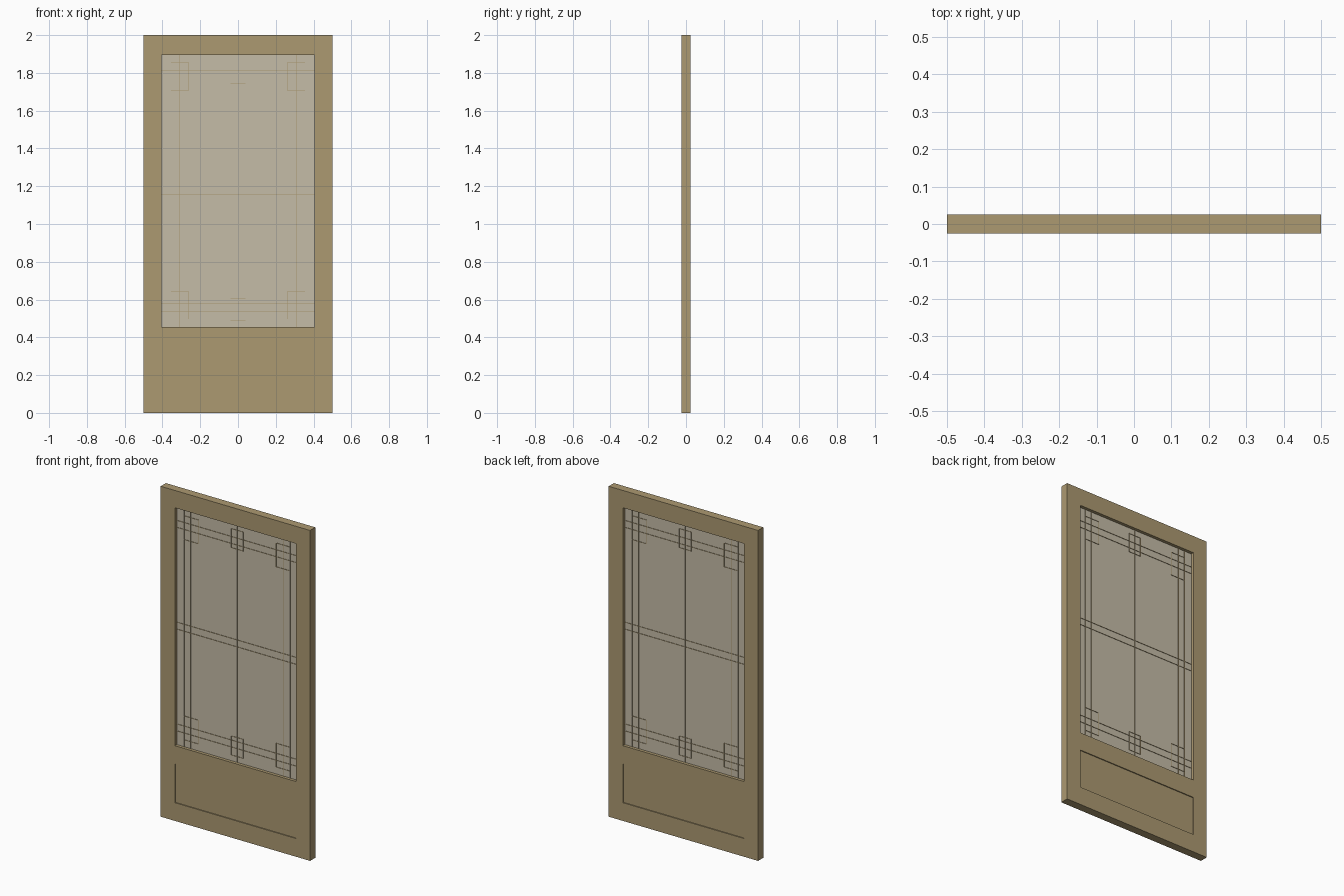
import bpy, bmesh

if "Cube" in bpy.data.objects:
    bpy.data.objects.remove(bpy.data.objects["Cube"])


def material(name, rgb):
    m = bpy.data.materials.new(name)
    m.diffuse_color = (*rgb, 1)
    m.use_nodes = True
    m.node_tree.nodes["Principled BSDF"].inputs["Base Color"].default_value = m.diffuse_color
    return m


WOOD = material("tan_wood", (0.413, 0.319, 0.165))
GLASS = material("pale_glass", (0.558, 0.503, 0.386))


def make_object(name, bm, mat):
    bmesh.ops.recalc_face_normals(bm, faces=bm.faces)
    mesh = bpy.data.meshes.new(name)
    bm.to_mesh(mesh)
    bm.free()
    mesh.materials.append(mat)
    ob = bpy.data.objects.new(name, mesh)
    bpy.context.collection.objects.link(ob)
    return ob


def add_box(bm, x0, x1, z0, z1, half):
    v = bmesh.ops.create_cube(bm, size=1)["verts"]
    for p in v:
        p.co = (x1 if p.co.x > 0 else x0,
                half if p.co.y > 0 else -half,
                z1 if p.co.z > 0 else z0)


# Opening sizes
OX, Z0, Z1 = 0.405, 0.455, 1.895
P0, P1 = 0.11, 0.345
HALF = 0.025

# Door frame: one plate with a window hole and a panel hole
bm = bmesh.new()
xs = [-0.5, -OX, OX, 0.5]
zs = [0, P0, P1, Z0, Z1, 2]
grid = [[bm.verts.new((x, -HALF, z)) for z in zs] for x in xs]
for i in range(3):
    for j in range(5):
        if i == 1 and j in (1, 3):
            continue
        bm.faces.new((grid[i][j], grid[i + 1][j], grid[i + 1][j + 1], grid[i][j + 1]))
ext = bmesh.ops.extrude_face_region(bm, geom=bm.faces[:], use_keep_orig=True)["geom"]
for g in ext:
    if isinstance(g, bmesh.types.BMVert):
        g.co.y = HALF
make_object("door_frame", bm, WOOD)

# Lower panel, slightly recessed on both faces
bm = bmesh.new()
add_box(bm, -OX, OX, P0, P1, HALF - 0.006)
make_object("lower_panel", bm, WOOD)

# Window pane
bm = bmesh.new()
add_box(bm, -OX, OX, Z0, Z1, 0.006)
make_object("window_pane", bm, GLASS)

# Thin grille lines standing just proud of the pane on both faces
bm = bmesh.new()
T = 0.001


def vline(x, a, b):
    add_box(bm, x - T, x + T, a, b, 0.009)


def hline(z, a, b):
    add_box(bm, a, b, z - T, z + T, 0.0088)


MID = (Z0 + Z1) / 2
vline(0, Z0, Z1)
for s in (-1, 1):
    hline(MID + s * 0.021, -OX, OX)
    # long border lines
    for d in (0.05, 0.093):
        vline(s * (OX - d), Z0, Z1)
    for d in (0.083, 0.125):
        hline(MID + s * (Z1 - MID - d), -OX, OX)

    def zed(d):
        return MID + s * (Z1 - MID - d)
    # centre box at top and bottom
    lo, hi = sorted((zed(0.035), zed(0.15)))
    for x in (-0.04, 0.04):
        vline(x, lo, hi)
    for z in (lo, hi):
        hline(z, -0.04, 0.04)
    # corner lattice stubs
    for side in (-1, 1):
        a, b = sorted((side * (OX - 0.05), side * (OX - 0.145)))
        for d in (0.042, 0.186):
            hline(zed(d), a, b)
        lo2, hi2 = sorted((zed(0.042), zed(0.186)))
        vline(side * (OX - 0.145), lo2, hi2)
make_object("window_grille", bm, WOOD)
